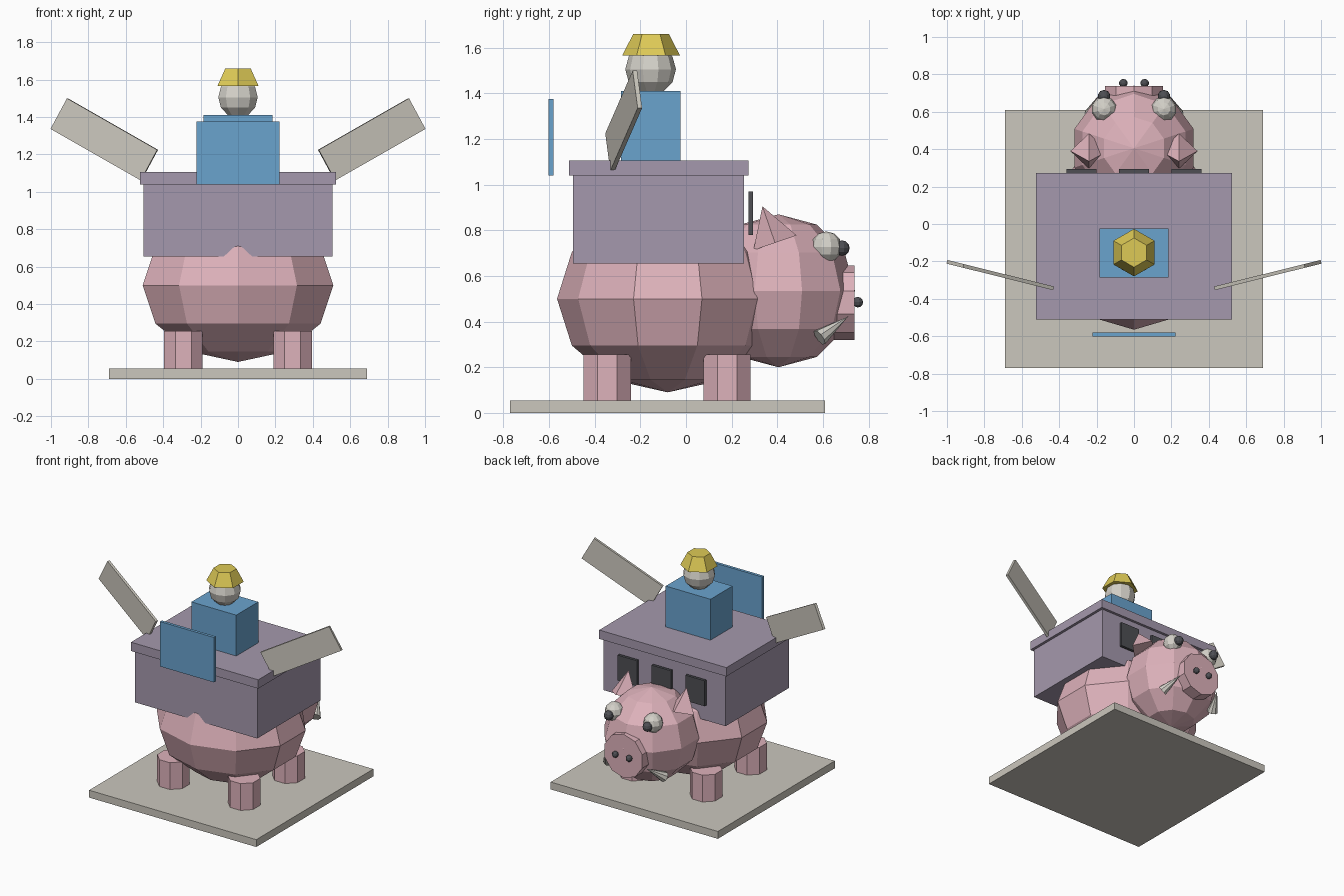
import bpy
import bmesh
from math import radians
from mathutils import Matrix, Vector

cube = bpy.data.objects.get("Cube")
if cube:
    bpy.data.objects.remove(cube, do_unlink=True)


def material(name, rgb):
    """Flat material from 0-255 screen values, stored as linear."""
    lin = [((c / 255 + 0.055) / 1.055) ** 2.4 for c in rgb] + [1.0]
    m = bpy.data.materials.new(name)
    m.use_nodes = True
    m.diffuse_color = lin
    m.node_tree.nodes["Principled BSDF"].inputs["Base Color"].default_value = lin
    return m


PINK = material("pink skin", (222, 178, 187))
PURPLE = material("dusty purple", (165, 153, 173))
BLUE = material("blue", (106, 163, 206))
STONE = material("pale stone", (203, 199, 189))
WHITE = material("off white", (212, 209, 201))
YELLOW = material("yellow", (222, 202, 86))
DARK = material("charcoal", (78, 79, 84))


def finish(name, bm, mat, matrix):
    mesh = bpy.data.meshes.new(name)
    bm.to_mesh(mesh)
    bm.free()
    mesh.materials.append(mat)
    ob = bpy.data.objects.new(name, mesh)
    ob.matrix_world = matrix
    bpy.context.collection.objects.link(ob)
    return ob


def box(name, mat, centre, size, rot=Matrix()):
    bm = bmesh.new()
    bmesh.ops.create_cube(bm, size=1, matrix=Matrix.Diagonal((*size, 1)))
    return finish(name, bm, mat, Matrix.Translation(centre) @ rot)


def ball(name, mat, centre, radii, segments=10, rings=6):
    bm = bmesh.new()
    bmesh.ops.create_uvsphere(bm, u_segments=segments, v_segments=rings, radius=1,
                              matrix=Matrix.Diagonal((*radii, 1)))
    return finish(name, bm, mat, Matrix.Translation(centre))


def cone(name, mat, start, end, r1, r2, sides, turn=0):
    """Cone or cylinder running from start to end."""
    start, end = Vector(start), Vector(end)
    axis = end - start
    rot = Vector((0, 0, 1)).rotation_difference(axis).to_matrix().to_4x4()
    bm = bmesh.new()
    bmesh.ops.create_cone(bm, cap_ends=True, segments=sides, radius1=r1, radius2=r2,
                          depth=axis.length,
                          matrix=Matrix.Rotation(radians(turn), 4, "Z"))
    return finish(name, bm, mat, Matrix.Translation((start + end) / 2) @ rot)


# Ground slab
box("base_slab", STONE, (0, -0.08, 0.0275), (1.38, 1.38, 0.055))

# Animal body, head and snout
ball("body", PINK, (0, -0.08, 0.5), (0.536, 0.485, 0.41))
ball("head", PINK, (0, 0.405, 0.535), (0.335, 0.335, 0.335))
cone("snout", PINK, (0, 0.64, 0.483), (0, 0.738, 0.483), 0.163, 0.163, 10)

# Paired parts of the animal and the side planks
for side, s in (("left", 1), ("right", -1)):
    for end, y in (("front", 0.18), ("rear", -0.345)):
        cone(f"{side}_{end}_leg", PINK, (s * 0.292, y, 0.05), (s * 0.292, y, 0.255),
             0.112, 0.112, 8, 22.5)
    cone(f"{side}_ear", PINK, (s * 0.24, 0.39, 0.745), (s * 0.24, 0.335, 0.905),
         0.1, 0, 4)
    ball(f"{side}_eye", WHITE, (s * 0.16, 0.615, 0.727), (0.068, 0.068, 0.068))
    ball(f"{side}_pupil", DARK, (s * 0.16, 0.683, 0.722), (0.034, 0.034, 0.034))
    ball(f"{side}_nostril", DARK, (s * 0.057, 0.753, 0.485), (0.023, 0.023, 0.023))
    cone(f"{side}_tusk", WHITE, (s * 0.23, 0.585, 0.33), (s * 0.17, 0.71, 0.422),
         0.038, 0, 8)
    tilt = (Matrix.Rotation(radians(14 * s), 4, "Z")
            @ Matrix.Rotation(radians(-29 * s), 4, "Y"))
    box(f"{side}_plank", STONE, (s * 0.715, -0.273, 1.28), (0.568, 0.02, 0.187), tilt)

# Cabin, roof and windows
box("cabin", PURPLE, (0, -0.12, 0.85), (1.01, 0.748, 0.39))
box("roof", PURPLE, (0, -0.119, 1.072), (1.05, 0.785, 0.066))
for name, x in (("right", -0.28), ("middle", 0), ("left", 0.28)):
    box(f"{name}_window", DARK, (x, 0.284, 0.875), (0.16, 0.02, 0.19))

# Rider with helmet, and the rear board
box("rider_torso", BLUE, (0, -0.155, 1.25), (0.37, 0.26, 0.32))
ball("rider_head", WHITE, (0, -0.155, 1.505), (0.111, 0.111, 0.111))
cone("helmet", YELLOW, (0, -0.153, 1.565), (0, -0.153, 1.66), 0.127, 0.078, 6)
box("rear_board", BLUE, (0, -0.591, 1.207), (0.445, 0.022, 0.335))
